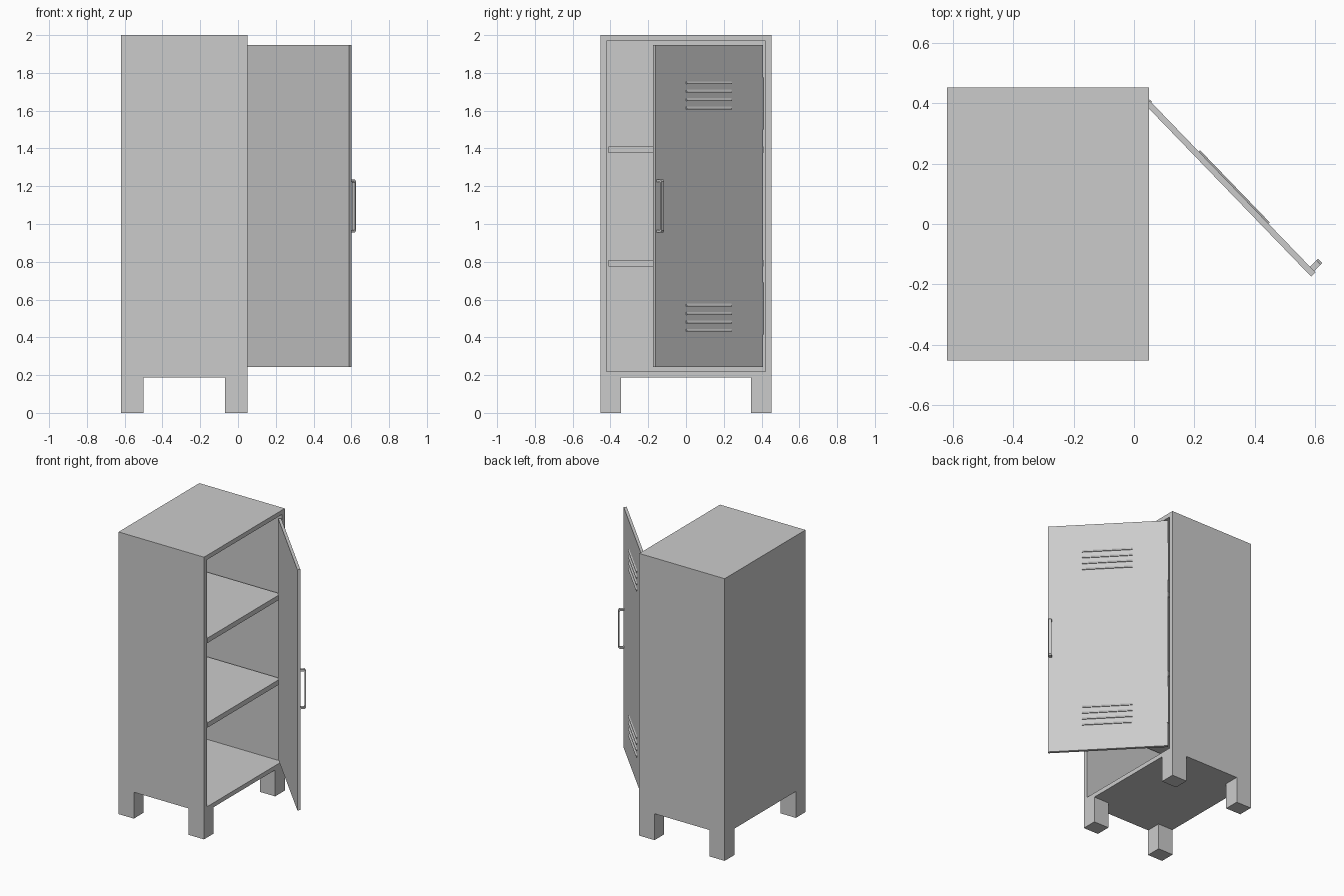
import bpy, bmesh
from math import radians
from mathutils import Matrix, Vector

if "Cube" in bpy.data.objects:
    bpy.data.objects.remove(bpy.data.objects["Cube"])

grey = bpy.data.materials.new("painted_steel_grey")
grey.use_nodes = True
colour = (0.6, 0.6, 0.6, 1)
grey.diffuse_color = colour
grey.node_tree.nodes["Principled BSDF"].inputs["Base Color"].default_value = colour

# Door frame: local x runs along the door, local y points out of its face
DOOR = Matrix.Translation((0.053, 0.408, 0)) @ Matrix.Rotation(radians(-46), 4, "Z")


def finish(name, bm, matrix=None):
    bmesh.ops.recalc_face_normals(bm, faces=bm.faces)
    mesh = bpy.data.meshes.new(name)
    bm.to_mesh(mesh)
    bm.free()
    mesh.materials.append(grey)
    obj = bpy.data.objects.new(name, mesh)
    bpy.context.collection.objects.link(obj)
    if matrix:
        obj.matrix_world = matrix
    return obj


def add_box(bm, x, y, z):
    size = Vector((x[1] - x[0], y[1] - y[0], z[1] - z[0]))
    mid = Vector((x[0] + x[1], y[0] + y[1], z[0] + z[1])) / 2
    return bmesh.ops.create_cube(
        bm, size=1, matrix=Matrix.Translation(mid) @ Matrix.Diagonal((*size, 1)))["verts"]


def box(name, x, y, z, matrix=None):
    bm = bmesh.new()
    add_box(bm, x, y, z)
    return finish(name, bm, matrix)


def prism(name, profile, x, matrix):
    """Extrude a closed (y, z) profile along local x."""
    bm = bmesh.new()
    face = bm.faces.new([bm.verts.new((x[0], y, z)) for y, z in profile])
    new = bmesh.ops.extrude_face_region(bm, geom=[face])["geom"]
    bmesh.ops.translate(bm, vec=(x[1] - x[0], 0, 0),
                        verts=[v for v in new if isinstance(v, bmesh.types.BMVert)])
    return finish(name, bm, matrix)


# Body: a box with its open side inset and pushed in
BACK, FRONT, SIDE = -0.62, 0.05, 0.4525
bm = bmesh.new()
add_box(bm, (BACK, FRONT), (-SIDE, SIDE), (0.187, 2.0))
opening = max(bm.faces, key=lambda f: f.calc_center_median().x)
bmesh.ops.inset_individual(bm, faces=[opening], thickness=0.044)
cavity = bmesh.ops.extrude_discrete_faces(bm, faces=[opening])["faces"][0]
bmesh.ops.translate(bm, vec=(-0.63, 0, 0), verts=cavity.verts)
finish("cabinet_body", bm)

# Shelves
for name, z in (("lower_shelf", 0.775), ("upper_shelf", 1.375)):
    box(name, (BACK + 0.04, FRONT - 0.002), (-0.41, 0.41), (z, z + 0.035))

# Legs
for end, x in (("back", (BACK, BACK + 0.12)), ("front", (FRONT - 0.12, FRONT))):
    for side, y in (("right", (-SIDE, -0.345)), ("left", (0.345, SIDE))):
        box(f"{end}_{side}_leg", x, y, (0, 0.187))

# Door panel and hinges
box("door", (0, 0.79), (-0.02, 0), (0.243, 1.948), DOOR)
for name, z in (("lower_hinge", (0.415, 0.69)), ("upper_hinge", (1.5, 1.775))):
    box(name, (-0.004, 0.006), (-0.015, 0.003), z, DOOR)

# Louvres: shallow hoods in two groups
for group, base in (("lower", 0.43), ("upper", 1.607)):
    for i in range(4):
        z = base + i * 0.0445
        prism(f"{group}_louvre_{i + 1}",
              [(-0.002, z), (0.006, z), (0.006, z + 0.006), (-0.002, z + 0.018)],
              (0.233, 0.566), DOOR)

# Handle: a bracket with chamfered corners
outer = [(-0.002, 0.955), (0.03, 0.955), (0.038, 0.965)]
inner = [(0.029, 0.972), (0.026, 0.967), (-0.002, 0.967)]
mirror = lambda points: [(y, 2.19 - z) for y, z in reversed(points)]
prism("handle", outer + mirror(outer) + mirror(inner) + inner, (0.764, 0.784), DOOR)
